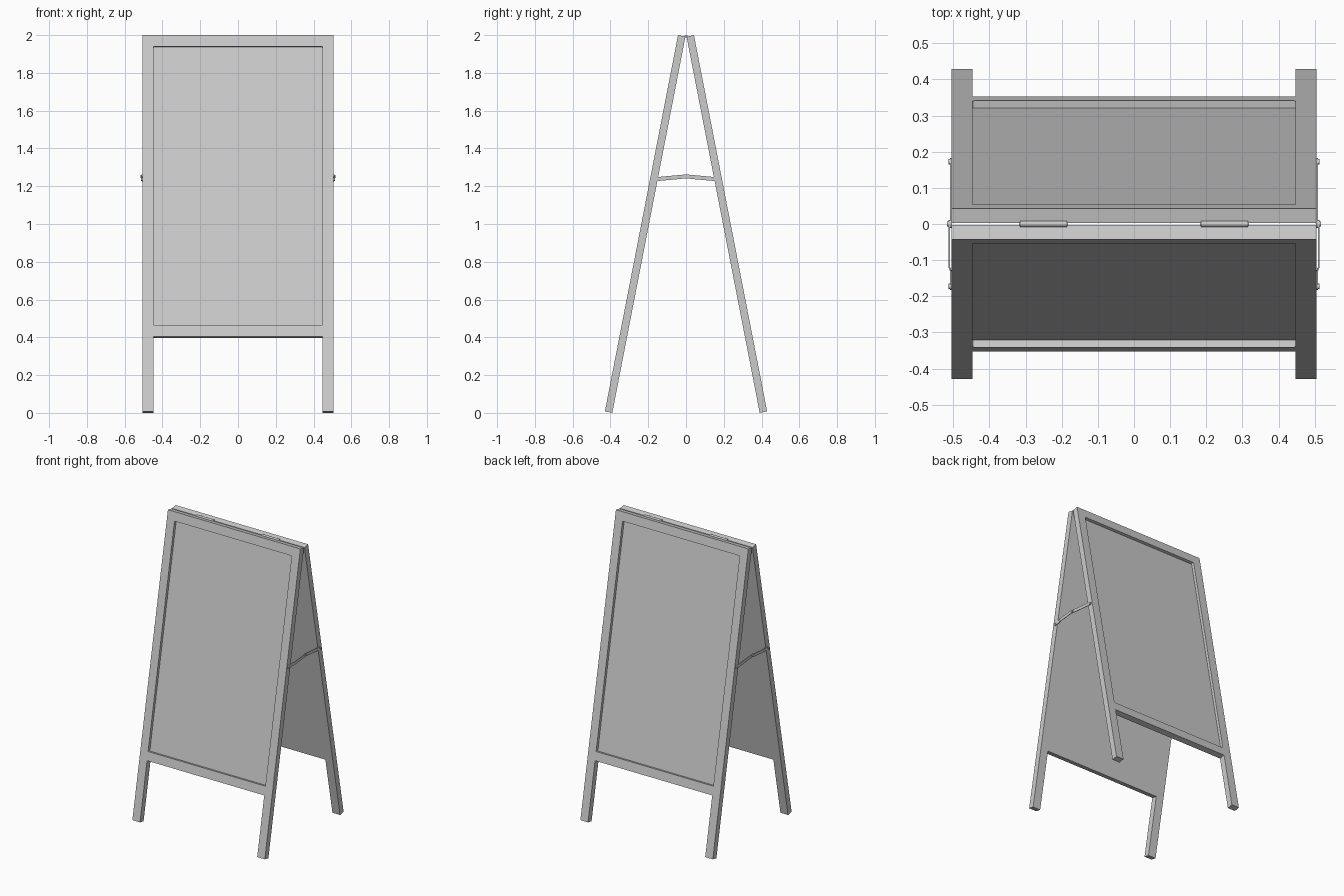
import bpy, bmesh, math
from mathutils import Vector

if "Cube" in bpy.data.objects:
    bpy.data.objects.remove(bpy.data.objects["Cube"])

TILT = math.radians(11)
LENGTH, THICK = 2.029, 0.04      # size of each leaf along its slope
HALF_W, STILE = 0.505, 0.058
GAP, TOP_Z = 0.003, 1.992        # inner top edge of each leaf


def make_object(name, bm):
    bmesh.ops.recalc_face_normals(bm, faces=bm.faces)
    mesh = bpy.data.meshes.new(name)
    bm.to_mesh(mesh)
    bm.free()
    ob = bpy.data.objects.new(name, mesh)
    bpy.context.collection.objects.link(ob)
    return ob


def prism(name, points, y0, y1):
    """Extrude an x-z outline from y0 to y1."""
    bm = bmesh.new()
    face = bm.faces.new([bm.verts.new((x, y0, z)) for x, z in points])
    ext = bmesh.ops.extrude_face_region(bm, geom=[face])["geom"]
    verts = [v for v in ext if isinstance(v, bmesh.types.BMVert)]
    bmesh.ops.translate(bm, verts=verts, vec=(0, y1 - y0, 0))
    return make_object(name, bm)


def place(ob, back):
    ob.location = (0, GAP if back else -GAP, TOP_Z)
    ob.rotation_euler = (-TILT, 0, math.pi if back else 0)


def leaf(name, back):
    # Board with two legs, outline seen from the front
    w, i, rail = HALF_W, HALF_W - STILE, -1.626
    outline = [(-w, 0), (w, 0), (w, -LENGTH), (i, -LENGTH), (i, rail),
               (-i, rail), (-i, -LENGTH), (-w, -LENGTH)]
    board = prism(name, outline, 0, -THICK)
    # Recessed sign area with slightly rounded corners
    r, top, bottom = 0.005, -0.06, -1.566
    corners = [(i - r, top - r, 0), (-i + r, top - r, 90),
               (-i + r, bottom + r, 180), (i - r, bottom + r, 270)]
    pts = [(x + r * math.cos(math.radians(a + k * 30)),
            z + r * math.sin(math.radians(a + k * 30)))
           for x, z, a in corners for k in range(4)]
    cutter = prism(name + "_recess_cutter", pts, -THICK / 2, -THICK * 2)
    cutter.hide_render = True
    cutter.hide_viewport = True
    cutter.display_type = 'WIRE'
    place(board, back)
    place(cutter, back)
    mod = board.modifiers.new("recess", 'BOOLEAN')
    mod.operation = 'DIFFERENCE'
    mod.solver = 'EXACT'
    mod.object = cutter


def cylinder(name, centre, radius, depth, sides=20):
    """Cylinder lying along x."""
    bpy.ops.mesh.primitive_cylinder_add(vertices=sides, radius=radius, depth=depth,
                                        location=centre, rotation=(0, math.pi / 2, 0))
    ob = bpy.context.object
    ob.name = name
    bpy.ops.object.shade_smooth_by_angle()
    return ob


def link(name, side, a, b, offsets):
    """Flat round-ended strap from a to b in y-z; offsets = (fraction, x)."""
    a, b = Vector(a), Vector(b)
    along = (b - a).normalized()
    across = Vector((-along.y, along.x))
    n, r, t = (b - a).length, 0.0105, 0.004
    angles = [math.radians(d) for d in (80, 55, 30, 0)]
    stations = [(-r * math.sin(q), r * math.cos(q), offsets[0][1]) for q in angles]
    stations += [(f * n, r, x) for f, x in offsets[1:-1]]
    stations += [(n + r * math.sin(q), r * math.cos(q), offsets[-1][1])
                 for q in reversed(angles)]
    bm = bmesh.new()
    rings = []
    for u, h, x in stations:
        ring = []
        for v, dx in ((-h, 0), (h, 0), (h, t), (-h, t)):
            p = a + along * u + across * v
            ring.append(bm.verts.new((side * (x + dx), p.x, p.y)))
        rings.append(ring)
    for p, q in zip(rings, rings[1:]):
        for k in range(4):
            bm.faces.new((p[k], p[(k + 1) % 4], q[(k + 1) % 4], q[k]))
    bm.faces.new(rings[0])
    bm.faces.new(rings[-1])
    make_object(name, bm)


# Two leaning leaves
leaf("front_leaf", False)
leaf("back_leaf", True)

for side, label in ((-1, "left"), (1, "right")):
    # Top hinge: barrel with a thin pin
    cylinder(label + "_hinge_barrel", (side * 0.25, 0, 1.993), 0.008, 0.13)
    cylinder(label + "_hinge_pin", (side * 0.25, 0, 1.993), 0.004, 0.136, 12)

    # Folding side brace: flat back link, cranked front link over it
    end_y, end_z, mid_z = 0.172, 1.236, 1.252
    link(label + "_back_link", side, (0, mid_z), (end_y, end_z),
         [(0, 0.5055), (1, 0.5055)])
    link(label + "_front_link", side, (-end_y, end_z), (0, mid_z),
         [(0, 0.5055), (0.25, 0.5055), (0.32, 0.5097), (1, 0.5097)])

    # Brace rivets
    for part, y, z, x1 in (("front", -end_y, end_z, 0.5135),
                           ("middle", 0, mid_z, 0.517),
                           ("back", end_y, end_z, 0.5135)):
        x0 = 0.503
        cylinder(f"{label}_{part}_rivet", (side * (x0 + x1) / 2, y, z),
                 0.0075, x1 - x0, 16)
